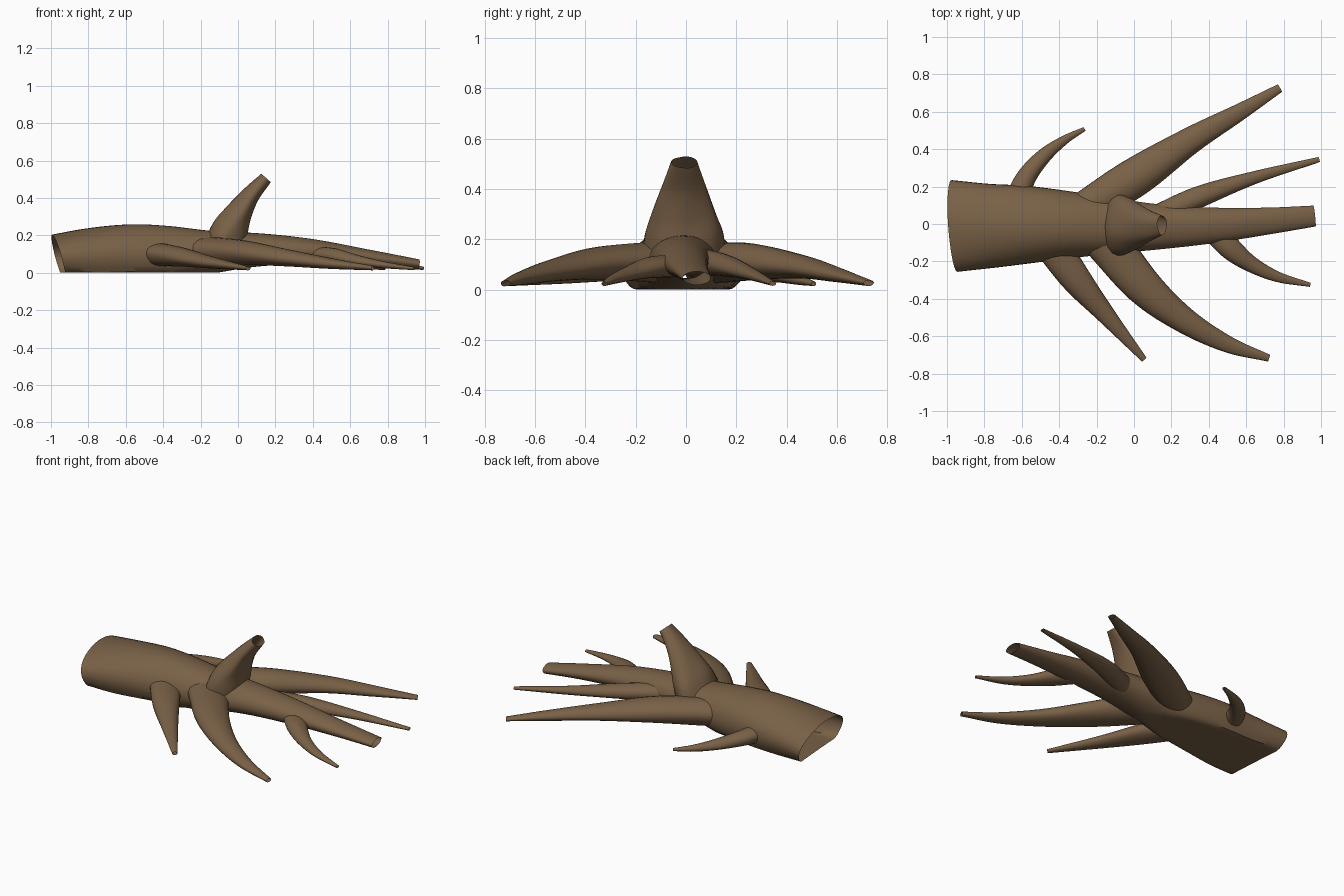
import bpy, bmesh, math
from mathutils import Vector

bark = bpy.data.materials.new("bark")
bark.diffuse_color = (0.19, 0.118, 0.062, 1)


def spline(pts, t):
    """Catmull-Rom sample through tuples of any length, t in 0..1."""
    s = t * (len(pts) - 1)
    i = min(int(s), len(pts) - 2)
    u = s - i
    p1, p2 = pts[i], pts[i + 1]
    p0 = pts[i - 1] if i else [2 * a - b for a, b in zip(p1, p2)]
    p3 = pts[i + 2] if i + 2 < len(pts) else [2 * b - a for a, b in zip(p1, p2)]
    return [0.5 * (2 * b + (c - a) * u + (2 * a - 5 * b + 4 * c - d) * u * u
                   + (3 * b - a - 3 * c + d) * u ** 3)
            for a, b, c, d in zip(p0, p1, p2, p3)]


def tube(name, pts, rings=28, sides=24, bump=0.02, twist=2.0, end=None):
    """Open limb through (x, y, z, half width, half height) stations."""
    bm = bmesh.new()
    loops = []
    for i in range(rings + 1):
        t = i / rings
        x, y, z, w, h = spline(pts, t)
        a = Vector(spline(pts, max(t - 0.01, 0))[:3])
        b = Vector(spline(pts, min(t + 0.01, 1))[:3])
        tan = (b - a).normalized()
        side = Vector((0, 0, 1)).cross(tan).normalized()
        up = tan.cross(side)
        loop = []
        for k in range(sides):
            g = 2 * math.pi * k / sides
            r = 1 + bump * (math.sin(3 * g + twist * 3 * t)
                            + 0.6 * math.sin(5 * g - twist * 4 * t + 1))
            p = Vector((x, y, z)) + side * (w * r * math.cos(g)) + up * (h * r * math.sin(g))
            if end:
                p = end(p)
            p.z = max(p.z, 0.002 if end is None else 0)   # rests on the ground
            loop.append(bm.verts.new(p))
        loops.append(loop)
    for l0, l1 in zip(loops, loops[1:]):
        for k in range(sides):
            n = (k + 1) % sides
            bm.faces.new((l0[k], l0[n], l1[n], l1[k]))
    bmesh.ops.recalc_face_normals(bm, faces=bm.faces)
    me = bpy.data.meshes.new(name)
    bm.to_mesh(me)
    bm.free()
    me.materials.append(bark)
    ob = bpy.data.objects.new(name, me)
    bpy.context.collection.objects.link(ob)
    bpy.ops.object.select_all(action='DESELECT')
    ob.select_set(True)
    bpy.context.view_layer.objects.active = ob
    bpy.ops.object.shade_smooth_by_angle(angle=math.radians(40))


def slanted_cut(p):
    """Tilt the broken butt of the trunk."""
    f = max(0, min(1, (-0.6 - p.x) / 0.35))
    p.x += f * (-0.25 * (max(p.z, 0) - 0.1) - 0.07 * p.y)
    return p


# Main trunk, flattened underneath
tube("trunk", [
    (-0.965, -0.012, 0.075, 0.245, 0.13), (-0.78, -0.012, 0.08, 0.226, 0.158),
    (-0.57, -0.005, 0.09, 0.208, 0.168), (-0.35, -0.005, 0.095, 0.18, 0.153),
    (-0.12, -0.01, 0.11, 0.15, 0.112), (0.12, -0.015, 0.122, 0.122, 0.088),
    (0.4, -0.008, 0.112, 0.097, 0.067), (0.7, 0.015, 0.08, 0.073, 0.043),
    (0.965, 0.043, 0.045, 0.056, 0.027)], rings=48, sides=36, bump=0.012, end=slanted_cut)

# Broken upright limb with twisted ridges
tube("upright_stub", [
    (-0.08, -0.01, 0.12, 0.165, 0.11), (-0.045, -0.01, 0.22, 0.155, 0.1),
    (0.0, -0.01, 0.31, 0.125, 0.075), (0.065, -0.008, 0.41, 0.088, 0.05),
    (0.15, -0.006, 0.506, 0.052, 0.034)], bump=0.035, twist=1.6)

# Side branches, drooping to the ground
branches = {
    "back_large_branch": [
        (-0.3, 0.06, 0.1, 0.09, 0.08), (0.0, 0.245, 0.11, 0.105, 0.075),
        (0.3, 0.445, 0.092, 0.072, 0.048), (0.55, 0.59, 0.06, 0.047, 0.03),
        (0.78, 0.727, 0.026, 0.023, 0.012)],
    "back_thin_branch": [
        (0.1, 0.03, 0.11, 0.06, 0.06), (0.35, 0.145, 0.098, 0.058, 0.045),
        (0.65, 0.25, 0.064, 0.034, 0.026), (0.99, 0.345, 0.024, 0.014, 0.009)],
    "back_short_branch": [
        (-0.63, 0.12, 0.09, 0.065, 0.055), (-0.575, 0.25, 0.08, 0.053, 0.045),
        (-0.48, 0.365, 0.06, 0.04, 0.032), (-0.37, 0.45, 0.038, 0.024, 0.02),
        (-0.265, 0.508, 0.023, 0.011, 0.009)],
    "front_large_branch": [
        (-0.16, -0.08, 0.11, 0.12, 0.085), (0.05, -0.335, 0.105, 0.1, 0.065),
        (0.27, -0.515, 0.078, 0.07, 0.045), (0.5, -0.642, 0.048, 0.045, 0.028),
        (0.722, -0.717, 0.025, 0.019, 0.012)],
    "front_short_branch": [
        (-0.45, -0.1, 0.1, 0.095, 0.065), (-0.31, -0.295, 0.085, 0.08, 0.052),
        (-0.15, -0.485, 0.055, 0.05, 0.032), (0.055, -0.725, 0.023, 0.016, 0.01)],
    "front_thin_branch": [
        (0.42, -0.03, 0.095, 0.065, 0.045), (0.52, -0.135, 0.088, 0.06, 0.042),
        (0.63, -0.217, 0.066, 0.043, 0.03), (0.77, -0.283, 0.043, 0.028, 0.019),
        (0.942, -0.325, 0.022, 0.011, 0.008)],
}
for name, pts in branches.items():
    tube(name, pts)
